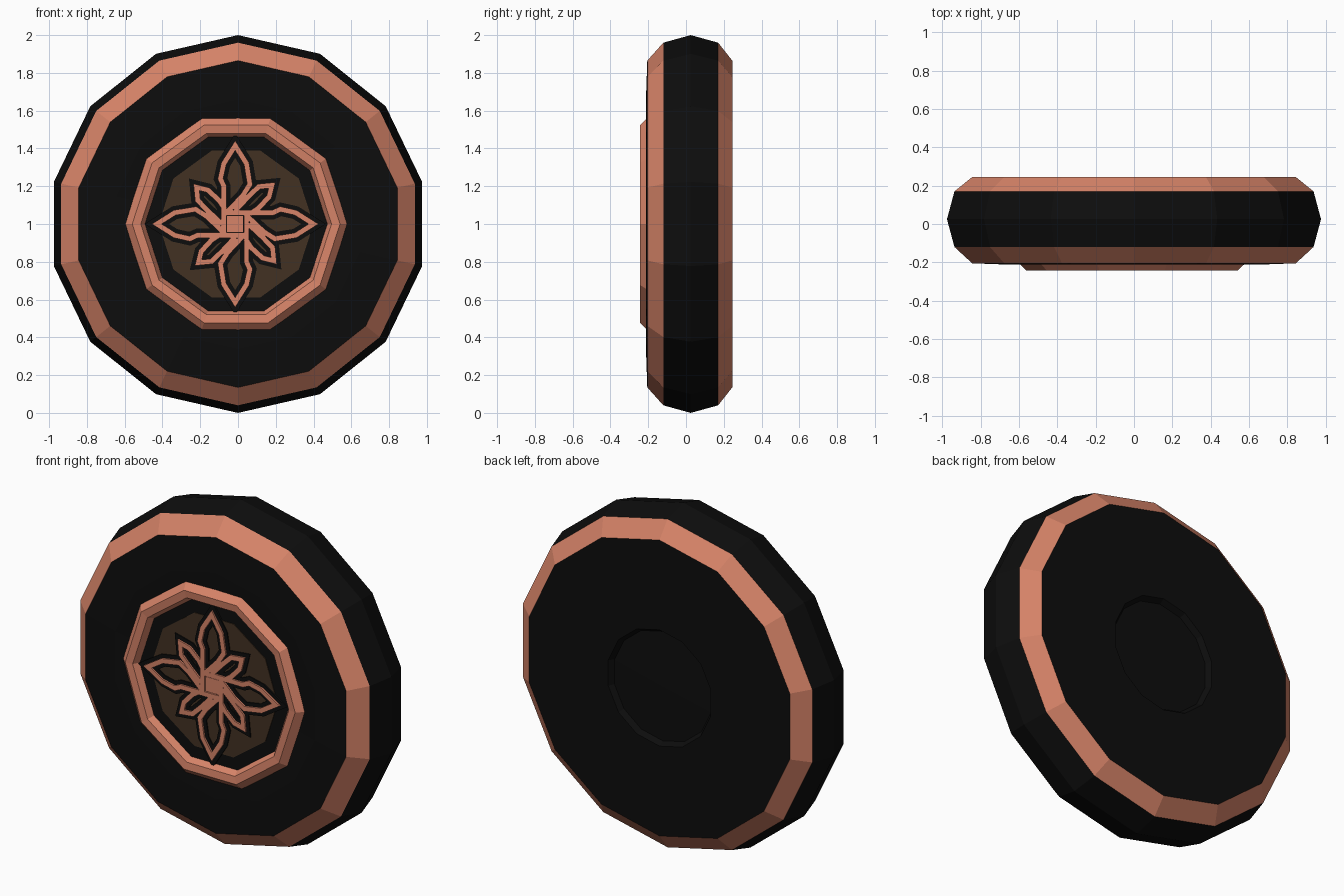
import bpy, bmesh
from math import cos, sin, pi
from mathutils import Vector, Matrix

if "Cube" in bpy.data.objects:
    bpy.data.objects.remove(bpy.data.objects["Cube"])


def material(name, rgb):
    m = bpy.data.materials.new(name)
    m.diffuse_color = (*rgb, 1)
    m.use_nodes = True
    m.node_tree.nodes["Principled BSDF"].inputs["Base Color"].default_value = m.diffuse_color
    return m


BLACK = material("black", (0.004, 0.004, 0.004))
COPPER = material("copper", (0.68, 0.23, 0.14))
BROWN = material("brown", (0.055, 0.031, 0.016))


def finish(bm, name, mats):
    bmesh.ops.recalc_face_normals(bm, faces=bm.faces)
    me = bpy.data.meshes.new(name)
    bm.to_mesh(me)
    bm.free()
    for m in mats:
        me.materials.append(m)
    ob = bpy.data.objects.new(name, me)
    bpy.context.collection.objects.link(ob)
    return ob


def lathe(name, profile, sides, phase, mats, bands=(), cx=0.0):
    """Turn an (r, y) profile about the y axis; bands lists segments using the second material."""
    bm = bmesh.new()
    rings = []
    for r, y in profile:
        if r == 0:
            rings.append([bm.verts.new((cx, y, 1))] * sides)
        else:
            rings.append([bm.verts.new((cx + r * cos(phase + 2 * pi * k / sides), y,
                                        1 + r * sin(phase + 2 * pi * k / sides))) for k in range(sides)])
    for i in range(len(rings) - 1):
        a, b = rings[i], rings[i + 1]
        for k in range(sides):
            j = (k + 1) % sides
            f = bm.faces.new(dict.fromkeys((a[k], a[j], b[j], b[k])))
            f.material_index = 1 if i in bands else 0
    return finish(bm, name, mats)


def ribbons(name, paths, width, y_front, y_back, mat):
    """Mitred flat strips along (x, z) paths, repeated four times round the hub centre."""
    bm = bmesh.new()
    for q in range(4):
        rot = Matrix.Rotation(q * pi / 2, 2)
        for path in paths:
            pts = [rot @ Vector(p) for p in path]
            prev = None
            for i, p in enumerate(pts):
                d1 = (p - pts[i - 1]).normalized() if i else (pts[1] - p).normalized()
                d2 = (pts[i + 1] - p).normalized() if i < len(pts) - 1 else d1
                n1, n2 = Vector((-d1.y, d1.x)), Vector((-d2.y, d2.x))
                n = (n1 + n2).normalized()
                n *= width / 2 / max(n.dot(n1), 0.5)
                sec = [bm.verts.new((c.x - 0.015, y, c.y + 1)) for c, y in
                       ((p + n, y_front), (p - n, y_front), (p - n, y_back), (p + n, y_back))]
                if prev:
                    for k in range(4):
                        j = (k + 1) % 4
                        bm.faces.new((prev[k], prev[j], sec[j], sec[k]))
                else:
                    bm.faces.new(sec)
                prev = sec
            bm.faces.new(prev)
    return finish(bm, name, [mat])


# Tyre: 14 sides, copper shoulder bands, shallow recess in the back
lathe("tyre", [(0.54, -0.205), (0.66, -0.212), (0.865, -0.205), (0.96, -0.12), (1.0, 0.025),
               (0.96, 0.17), (0.865, 0.245), (0.34, 0.245), (0.32, 0.215), (0, 0.22)],
      14, pi / 2, [BLACK, COPPER], (2, 5))

# Hub: ten-sided bevelled rim, dark dish and brown panel
lathe("hub_rim", [(0.59, -0.205), (0.55, -0.243), (0.505, -0.238), (0.485, -0.205), (0.475, -0.195)],
      10, 0, [COPPER], cx=-0.01)
lathe("hub_dish", [(0.49, -0.203), (0, -0.203)], 10, 0, [BLACK], cx=-0.01)
lathe("hub_panel", [(0.41, -0.203), (0.41, -0.207), (0, -0.207)], 10, 0, [BROWN], cx=-0.01)

# Knot ornament: long petal strand and short diagonal petal strand
long_petal = [(-0.06, 0.06), (0.2, 0.06), (0.24, 0.078), (0.32, 0.06), (0.415, 0),
              (0.32, -0.06), (0.21, -0.078), (0.15, -0.04), (0.06, 0.045)]
short_petal = [(0.08, 0.055), (0.125, 0.085), (0.18, 0.145), (0.195, 0.205),
               (0.125, 0.198), (0.07, 0.145), (0.0, 0.07)]
knot = [long_petal, short_petal]
ribbons("knot_outline", knot, 0.07, -0.214, -0.2, BLACK)
ribbons("knot_strands", knot, 0.028, -0.224, -0.2, COPPER)

# Centre square of the knot
lathe("knot_centre", [(0.06, -0.205), (0.06, -0.22), (0, -0.22)], 4, pi / 4, [COPPER], cx=-0.015)
